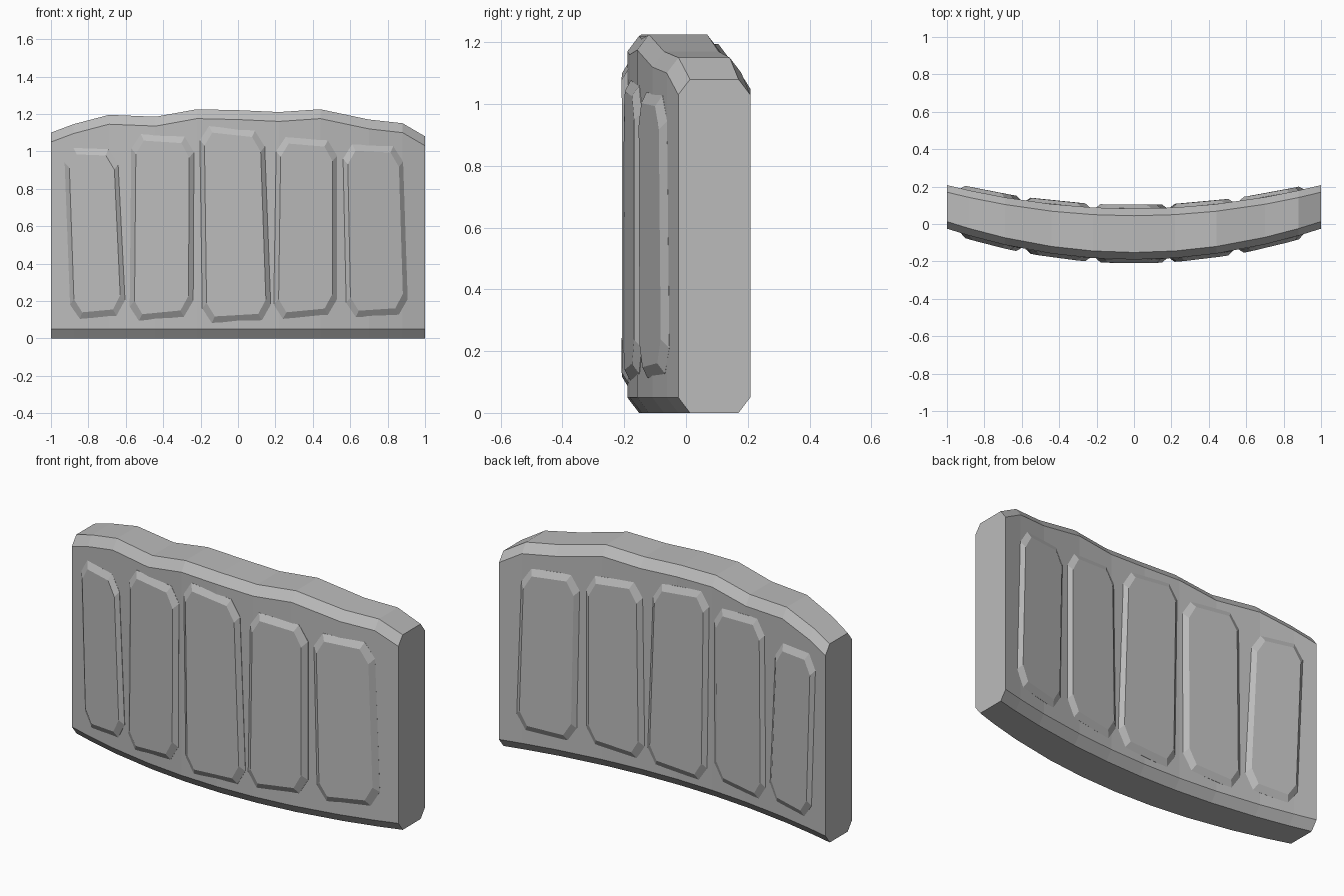
import bpy, bmesh
from mathutils import Vector

cube = bpy.data.objects.get("Cube")
if cube:
    bpy.data.objects.remove(cube, do_unlink=True)

stone = bpy.data.materials.new("grey stone")
stone.use_nodes = True
stone.diffuse_color = (0.5, 0.5, 0.5, 1)
stone.node_tree.nodes["Principled BSDF"].inputs["Base Color"].default_value = (0.5, 0.5, 0.5, 1)


def front_y(x):
    return -0.19 + 0.165 * x * x


def back_y(x):
    return 0.082 + 0.126 * x * x


def loft(name, rings):
    """Skin a list of equal closed rings and cap both ends."""
    bm = bmesh.new()
    loops = [[bm.verts.new(p) for p in ring] for ring in rings]
    for a, b in zip(loops, loops[1:]):
        for i in range(len(a)):
            j = (i + 1) % len(a)
            bm.faces.new((a[i], a[j], b[j], b[i]))
    bm.faces.new(loops[0])
    bm.faces.new(loops[-1])
    bmesh.ops.recalc_face_normals(bm, faces=bm.faces)
    mesh = bpy.data.meshes.new(name)
    bm.to_mesh(mesh)
    bm.free()
    mesh.materials.append(stone)
    obj = bpy.data.objects.new(name, mesh)
    bpy.context.collection.objects.link(obj)
    return obj


# Curved wall with an uneven top and chamfered long edges
skyline = [(-1, 1.1), (-0.88, 1.145), (-0.69, 1.195), (-0.44, 1.185),
           (-0.22, 1.225), (0, 1.22), (0.22, 1.21), (0.44, 1.225),
           (0.7, 1.17), (0.88, 1.15), (1, 1.08)]
IN, UP = 0.038, 0.05


def section(x, top):
    f, b = front_y(x), back_y(x)
    outline = [(f, UP), (f + IN, 0), (b - IN, 0), (b, UP),
               (b, top - UP), (b - IN, top), (f + IN, top), (f, top - UP)]
    return [(x, y, z) for y, z in outline]


loft("curved_wall", [section(x, top) for x, top in skyline])


# Raised slabs: crooked quads with clipped corners and bevelled rims
def clip_corners(quad):
    pts = [Vector(p) for p in quad]
    out = []
    for i, p in enumerate(pts):
        for q in (pts[i - 1], pts[(i + 1) % len(pts)]):
            d = q - p
            cut = 0.08 if abs(d.y) > abs(d.x) else 0.05
            out.append(p + d.normalized() * cut)
    return out


def slab(name, quad, surface, outward):
    rim = clip_corners(quad)
    mid = sum(rim, Vector((0, 0))) / len(rim)
    half_w = max(abs(p.x - mid.x) for p in rim)
    half_h = max(abs(p.y - mid.y) for p in rim)
    sx, sz = 1 - 0.026 / half_w, 1 - 0.035 / half_h
    face = [Vector((mid.x + (p.x - mid.x) * sx, mid.y + (p.y - mid.y) * sz)) for p in rim]
    rings = [[(p.x, surface(p.x) + outward * lift, p.y) for p in ring]
             for ring, lift in ((rim, -0.04), (rim, 0), (face, 0.02))]
    loft(name, rings)


quads = [
    [(-0.93, 1.02), (-0.645, 1.01), (-0.6, 0.125), (-0.895, 0.1)],
    [(-0.57, 1.095), (-0.235, 1.075), (-0.24, 0.12), (-0.58, 0.09)],
    [(-0.205, 1.14), (0.14, 1.105), (0.178, 0.1), (-0.19, 0.08)],
    [(0.205, 1.08), (0.53, 1.055), (0.53, 0.13), (0.19, 0.1)],
    [(0.56, 1.04), (0.88, 1.025), (0.91, 0.13), (0.58, 0.11)],
]
for n, quad in enumerate(quads, 1):
    slab(f"front_slab_{n}", quad, front_y, -1)
    slab(f"back_slab_{n}", quad, back_y, 1)
